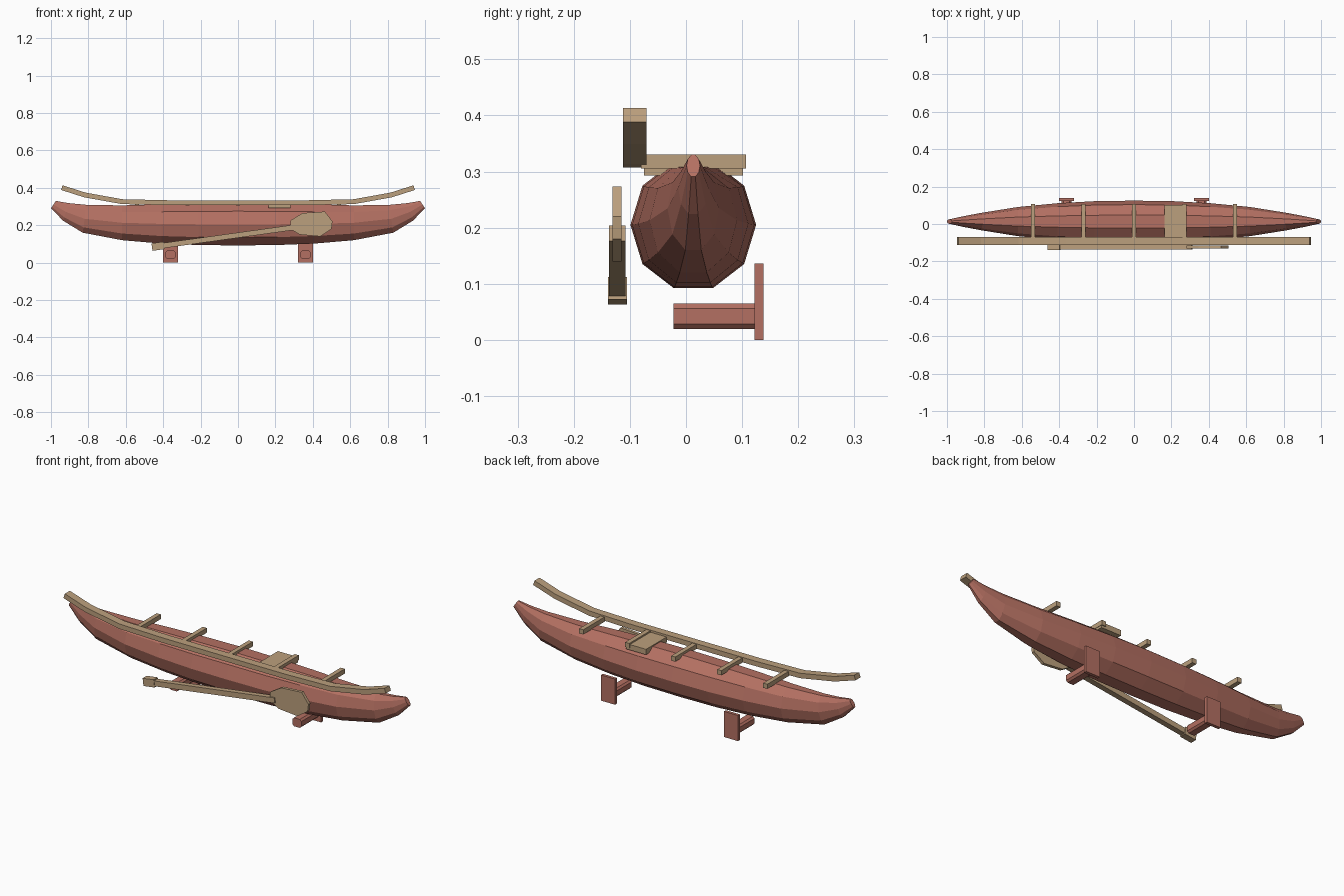
import bpy, bmesh, math
from mathutils import Vector

if "Cube" in bpy.data.objects:
    bpy.data.objects.remove(bpy.data.objects["Cube"])


def material(name, rgb):
    mat = bpy.data.materials.new(name)
    mat.use_nodes = True
    mat.diffuse_color = (*rgb, 1)
    mat.node_tree.nodes["Principled BSDF"].inputs["Base Color"].default_value = (*rgb, 1)
    return mat


red_wood = material("red_wood", (0.456, 0.162, 0.122))
pale_wood = material("pale_wood", (0.50, 0.35, 0.205))


def finish(bm, name, mat):
    bmesh.ops.recalc_face_normals(bm, faces=bm.faces)
    mesh = bpy.data.meshes.new(name)
    bm.to_mesh(mesh)
    bm.free()
    mesh.materials.append(mat)
    obj = bpy.data.objects.new(name, mesh)
    bpy.context.collection.objects.link(obj)
    return obj


def box(name, x, y, z, mat):
    """Box from (low, high) ranges on each axis."""
    bm = bmesh.new()
    bmesh.ops.create_cube(bm, size=1)
    for v in bm.verts:
        v.co = [a[0] + (c + 0.5) * (a[1] - a[0]) for c, a in zip(v.co, (x, y, z))]
    return finish(bm, name, mat)


def prism(name, outline, y0, y1, mat):
    """Side outline in x and z, extruded from y0 to y1."""
    bm = bmesh.new()
    face = bm.faces.new([bm.verts.new((x, y0, z)) for x, z in outline])
    new = bmesh.ops.extrude_face_region(bm, geom=[face])["geom"]
    for v in new:
        if isinstance(v, bmesh.types.BMVert):
            v.co.y = y1
    return finish(bm, name, mat)


def bar_outline(path, thickness):
    """Closed outline of constant thickness around an x-z path."""
    pts = [Vector(p) for p in path]
    upper, lower = [], []
    for i, p in enumerate(pts):
        d = (pts[min(i + 1, len(pts) - 1)] - pts[max(i - 1, 0)]).normalized()
        n = Vector((-d.y, d.x)) * thickness / 2
        upper.append(p + n)
        lower.append(p - n)
    return upper + lower[::-1]


# Hull: ten-sided rings (x, half width, bottom, top, end lean)
HULL_Y = 0.013
half = [(0, 0.112, 0.092, 0.318, 0), (0.21, 0.109, 0.094, 0.316, 0),
        (0.41, 0.098, 0.102, 0.312, 0), (0.62, 0.078, 0.120, 0.306, 0),
        (0.82, 0.046, 0.160, 0.309, 0.01), (0.92, 0.027, 0.224, 0.318, 0.015),
        (0.987, 0.012, 0.291, 0.330, 0.013)]
stations = [(-x, *r) for x, *r in half[:0:-1]] + half
bm = bmesh.new()
rings = []
for x, width, low, high, lean in stations:
    ring = []
    for k in range(10):
        a = math.radians(36 * k)
        s = math.sin(a) / math.sin(math.radians(72))
        ring.append(bm.verts.new((x - math.copysign(lean, x) * s,
                                  HULL_Y + width * math.cos(a),
                                  (low + high) / 2 + s * (high - low) / 2)))
    rings.append(ring)
for r, q in zip(rings, rings[1:]):
    for k in range(10):
        n = (k + 1) % 10
        bm.faces.new((r[k], r[n], q[n], q[k]))
bm.faces.new(rings[0])
bm.faces.new(rings[-1])
finish(bm, "hull", red_wood)

# Long curved rail along the front side
rail = [(0.36, 0.320), (0.62, 0.326), (0.82, 0.362), (0.942, 0.401)]
path = [(-x, z) for x, z in rail[::-1]] + rail
prism("side_rail", bar_outline(path, 0.026), -0.112, -0.07, pale_wood)

# Cross bars and seat
for i in range(-2, 3):
    x = 0.27 * i
    box(f"cross_bar_{i + 3}", (x - 0.012, x + 0.012), (-0.08, 0.107), (0.305, 0.33), pale_wood)
box("seat", (0.163, 0.28), (-0.075, 0.102), (0.293, 0.322), pale_wood)

# Supports: chamfered rod with an upright plate behind
for side, x in (("right", -0.361), ("left", 0.361)):
    box(f"{side}_support_plate", (x - 0.041, x + 0.041), (0.122, 0.138), (0, 0.136), red_wood)
    w, h, c = 0.026, 0.0225, 0.009
    outline = [(w, c - h), (w, h - c), (w - c, h), (c - w, h),
               (-w, h - c), (-w, c - h), (c - w, -h), (w - c, -h)]
    prism(f"{side}_support_rod", [(x + px, 0.042 + pz) for px, pz in outline],
          -0.022, 0.123, red_wood)

# Paddle: grip, shaft and eight-sided blade
prism("paddle_grip", bar_outline([(-0.46, 0.083), (-0.395, 0.092)], 0.04),
      -0.139, -0.105, pale_wood)
prism("paddle_shaft", bar_outline([(-0.40, 0.091), (0.31, 0.190)], 0.028),
      -0.137, -0.108, pale_wood)
blade = [(0.28, 0.225), (0.345, 0.265), (0.465, 0.273), (0.505, 0.22),
         (0.50, 0.18), (0.44, 0.14), (0.33, 0.15), (0.28, 0.18)]
prism("paddle_blade", blade, -0.131, -0.115, pale_wood)
